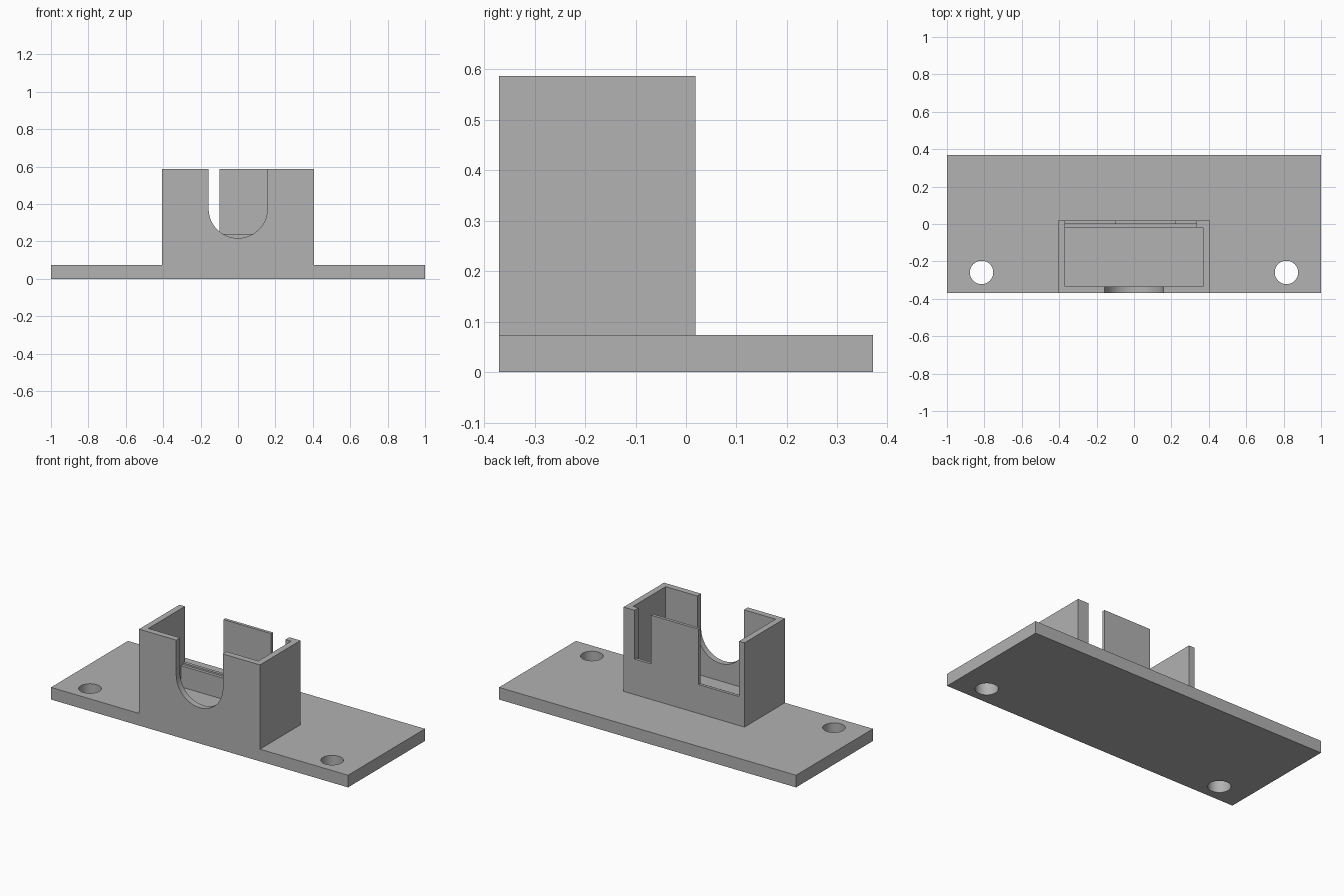
import bpy, bmesh, math

old = bpy.data.objects.get("Cube")
if old:
    bpy.data.objects.remove(old, do_unlink=True)

grey = bpy.data.materials.new("plain_grey")
grey.use_nodes = True
grey.diffuse_color = (0.445, 0.445, 0.445, 1)
grey.node_tree.nodes["Principled BSDF"].inputs["Base Color"].default_value = grey.diffuse_color


def prism(name, outline, y0, y1):
    """Extrude an (x, z) outline along y."""
    bm = bmesh.new()
    face = bm.faces.new([bm.verts.new((x, y0, z)) for x, z in outline])
    new = bmesh.ops.extrude_face_region(bm, geom=[face])["geom"]
    verts = [v for v in new if isinstance(v, bmesh.types.BMVert)]
    bmesh.ops.translate(bm, verts=verts, vec=(0, y1 - y0, 0))
    bmesh.ops.recalc_face_normals(bm, faces=bm.faces)
    mesh = bpy.data.meshes.new(name)
    bm.to_mesh(mesh)
    bm.free()
    mesh.materials.append(grey)
    obj = bpy.data.objects.new(name, mesh)
    bpy.context.collection.objects.link(obj)
    return obj


def box(name, x0, x1, y0, y1, z0, z1):
    return prism(name, [(x0, z0), (x1, z0), (x1, z1), (x0, z1)], y0, y1)


def cut(target, cutter):
    """Subtract the cutter and remove it."""
    bpy.ops.object.select_all(action="DESELECT")
    bpy.context.view_layer.objects.active = target
    target.select_set(True)
    mod = target.modifiers.new("cut", "BOOLEAN")
    mod.operation = "DIFFERENCE"
    mod.solver = "EXACT"
    mod.object = cutter
    bpy.ops.object.modifier_apply(modifier=mod.name)
    bpy.data.objects.remove(cutter, do_unlink=True)


DEPTH, BASE_TOP, TOP = 0.37, 0.074, 0.587
WALL, BACK, OVER = 0.037, 0.0185, 0.8
INNER = 0.37

# Mounting plate with two screw holes
base = box("base_plate", -1, 1, -DEPTH, DEPTH, 0, BASE_TOP)
for side in (-1, 1):
    bpy.ops.mesh.primitive_cylinder_add(vertices=48, radius=0.0625, depth=0.5,
                                        location=(side * 0.815, -0.259, 0.04))
    cut(base, bpy.context.object)

# Open-topped housing
housing = box("housing", -0.407, 0.407, -DEPTH, BACK, BASE_TOP, TOP)
cut(housing, box("cavity", -INNER, INNER, -DEPTH + WALL, BACK - WALL, 0.111, OVER))

# Round-bottomed slot in the front wall
radius, centre = 0.157, 0.375
arc = [(radius * math.cos(a), centre + radius * math.sin(a))
       for a in (math.pi + math.pi * i / 32 for i in range(33))]
cut(housing, prism("front_slot", arc + [(radius, OVER), (-radius, OVER)], -0.5, -0.25))

# Back wall: inner groove, wide opening and narrow opening
cut(housing, box("back_groove", -INNER, 0.333, -0.1, 0, 0.24, OVER))
cut(housing, box("wide_opening", -INNER, -0.098, -0.1, 0.1, 0.25, OVER))
cut(housing, box("narrow_opening", 0.222, 0.333, -0.1, 0.1, 0.29, OVER))

# Smooth curved cuts, crisp edges
for obj in (base, housing):
    bpy.ops.object.select_all(action="DESELECT")
    bpy.context.view_layer.objects.active = obj
    obj.select_set(True)
    bpy.ops.object.shade_smooth_by_angle(angle=math.radians(30))
